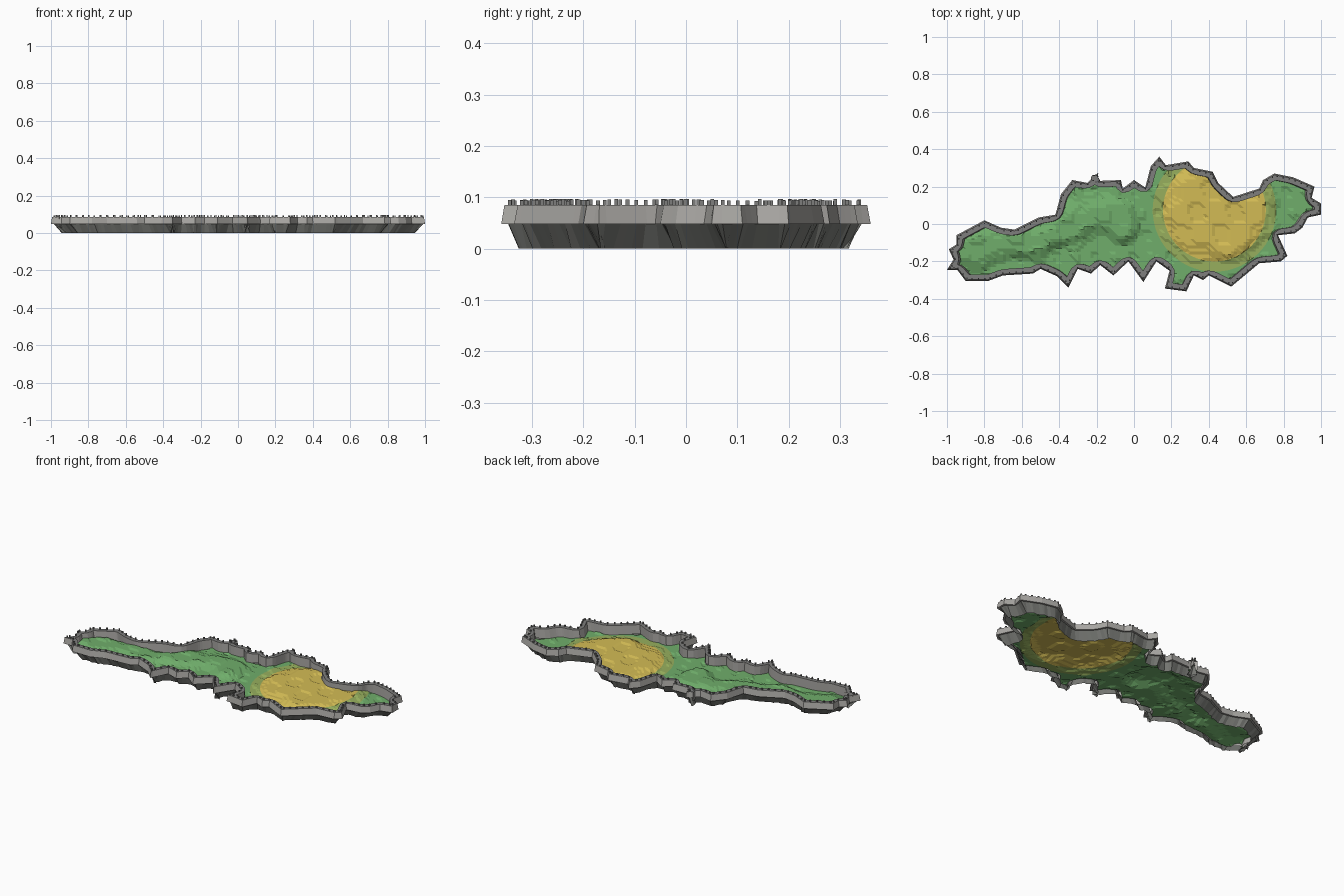
import bpy, bmesh, math, random
from mathutils import Vector
from mathutils.geometry import delaunay_2d_cdt

if "Cube" in bpy.data.objects:
    bpy.data.objects.remove(bpy.data.objects["Cube"])

random.seed(4)

OUTLINE = [(-1, -.245), (-.965, -.19), (-.99, -.135), (-.95, -.11), (-.95, -.06), (-.8, .02), (-.71, -.02),
           (-.64, -.03), (-.51, .035), (-.42, .05), (-.39, .16), (-.33, .235), (-.25, .22), (-.19, .275),
           (-.2, .23), (-.07, .235), (-.06, .19), (0, .235), (.06, .195), (.09, .31), (.135, .36), (.17, .315),
           (.29, .335), (.32, .3), (.42, .28), (.45, .22), (.53, .145), (.67, .19), (.69, .235), (.75, .27),
           (.85, .25), (.965, .2), (.95, .14), (1, .11), (1, .05), (.93, .035), (.9, -.02), (.86, -.05),
           (.77, -.06), (.82, -.17), (.785, -.2), (.67, -.21), (.52, -.335), (.4, -.275), (.37, -.3),
           (.32, -.275), (.28, -.36), (.165, -.345), (.19, -.25), (.12, -.2), (.05, -.31), (-.03, -.2),
           (-.11, -.275), (-.18, -.22), (-.23, -.265), (-.3, -.24), (-.35, -.34), (-.41, -.28), (-.5, -.24),
           (-.54, -.265), (-.7, -.275), (-.78, -.305), (-.9, -.305), (-.945, -.245)]


def material(name, rgb):
    m = bpy.data.materials.new(name)
    m.diffuse_color = (*rgb, 1)
    m.use_nodes = True
    m.node_tree.nodes["Principled BSDF"].inputs["Base Color"].default_value = m.diffuse_color
    return m


STONE = material("stone grey", (.40, .39, .37))
CAP = material("dark stone", (.21, .21, .205))
SKIRT = material("lower rock", (.19, .195, .18))
GRASS = material("grass green", (.16, .42, .145))
BLEND = material("olive", (.31, .43, .11))
SAND = material("sand yellow", (.65, .50, .09))


def finish(bm, name, mats):
    me = bpy.data.meshes.new(name)
    bm.to_mesh(me)
    bm.free()
    for m in mats:
        me.materials.append(m)
    ob = bpy.data.objects.new(name, me)
    bpy.context.collection.objects.link(ob)
    return ob


# Dense counter-clockwise outline
corners = [Vector(p) for p in reversed(OUTLINE)]
dense = []
for i, a in enumerate(corners):
    b = corners[(i + 1) % len(corners)]
    n = max(1, round((b - a).length / .018))
    dense += [a.lerp(b, k / n) for k in range(n)]
N = len(dense)


def inset(d, smooth, sx=1):
    """Smooth the outline a little, then shift it inward by d."""
    pts = [p.copy() for p in dense]
    for _ in range(smooth):
        pts = [(pts[i - 1] + pts[i] * 2 + pts[(i + 1) % N]) / 4 for i in range(N)]
    out = []
    for i, p in enumerate(pts):
        t = (pts[(i + 1) % N] - pts[i - 1]).normalized()
        q = p + Vector((-t.y, t.x)) * d
        out.append(Vector((q.x * sx, q.y)))
    return out


# Stone wall: skirt, ledge, outer face, cap and inner face
foot = [p + Vector((random.uniform(-.006, .006), random.uniform(-.006, .006))) for p in inset(.034, 2, .975)]
inner = inset(.034, 2, .99)
BASE = .03
rings = [(foot, 0), (inset(.011, 1), .048), (dense, .048), (inset(.007, 0), .085),
         (inset(.034, 2), .085), (inner, BASE)]
strip_mats = [2, 0, 0, 1, 0]
bm = bmesh.new()
loops = [[bm.verts.new((p.x, p.y, z)) for p in ring] for ring, z in rings]
for s, mi in enumerate(strip_mats):
    for i in range(N):
        j = (i + 1) % N
        f = bm.faces.new((loops[s][i], loops[s][j], loops[s + 1][j], loops[s + 1][i]))
        f.material_index = mi
finish(bm, "rim_wall", [STONE, CAP, SKIRT])

# Little stones along the top of the rim
bm = bmesh.new()
edge = inset(.013, 1)
for i in range(0, N, 2):
    r = bmesh.ops.create_cube(bm, size=1)
    h = random.uniform(.008, .012)
    bmesh.ops.scale(bm, vec=(.007, .007, h), verts=r["verts"])
    bmesh.ops.translate(bm, vec=(edge[i].x, edge[i].y, .085 + h / 2), verts=r["verts"])
finish(bm, "rim_stones", [CAP])

# Terrain height: a winding ridge in the west, a plateau in the east
SPINE = [Vector(p) for p in [(-.92, -.17), (-.75, -.1), (-.5, -.09), (-.22, .05), (-.08, .02)]]
CENTRE = Vector((.43, .075))


def ramp(d, radius, width):
    t = max(0, min(1, (radius - d) / width))
    return t * t * (3 - 2 * t)


def height(p):
    d = 9
    for a, b in zip(SPINE, SPINE[1:]):
        ab = b - a
        t = max(0, min(1, (p - a).dot(ab) / ab.length_squared))
        d = min(d, (p - a - ab * t).length - .05 * max(0, (a + ab * t).x + .6))
    wob = .015 * math.sin(23 * p.x + 9 * p.y) + .01 * math.sin(41 * p.y - 17 * p.x)
    west = .026 * ramp(d + wob, .11, .08)
    q = p - Vector((.46, .09))
    east = .022 * ramp(math.hypot(q.x * .97, q.y) + wob, .32, .1)
    h = max(west, east) + .004 * math.sin(31 * p.x + 8 * p.y) * math.sin(27 * p.y)
    return BASE + max(-.006, round(h / .006) * .006)


def inside(p, poly):
    odd = False
    for a, b in zip(poly, poly[1:] + poly[:1]):
        if (a.y > p.y) != (b.y > p.y) and p.x < a.x + (p.y - a.y) / (b.y - a.y) * (b.x - a.x):
            odd = not odd
    return odd


# Terrain mesh: triangulated grid clipped to the wall, with two colour circles cut in
verts = list(inner)
edges = [(k, (k + 1) % N) for k in range(N)]
for radius in (.275, .33):
    s = len(verts)
    verts += [CENTRE + Vector((math.cos(k * math.tau / 72), math.sin(k * math.tau / 72))) * radius
              for k in range(72)]
    edges += [(s + k, s + (k + 1) % 72) for k in range(72)]
STEP = .0167
verts += [Vector((i * STEP, j * STEP + .003)) for i in range(-59, 60) for j in range(-21, 22)]
co, _, faces, _, _, _ = delaunay_2d_cdt(verts, edges, [], 0, 1e-5)
bm = bmesh.new()
tv = [bm.verts.new((p.x, p.y, height(p))) for p in co]
for f in faces:
    c = sum((co[k] for k in f), Vector((0, 0))) / len(f)
    if not inside(c, inner):
        continue
    face = bm.faces.new([tv[k] for k in f])
    d = (c - CENTRE).length
    face.material_index = 2 if d < .275 else 1 if d < .33 else 0
bmesh.ops.delete(bm, geom=[v for v in bm.verts if not v.link_faces], context='VERTS')
finish(bm, "terrain", [GRASS, BLEND, SAND])
